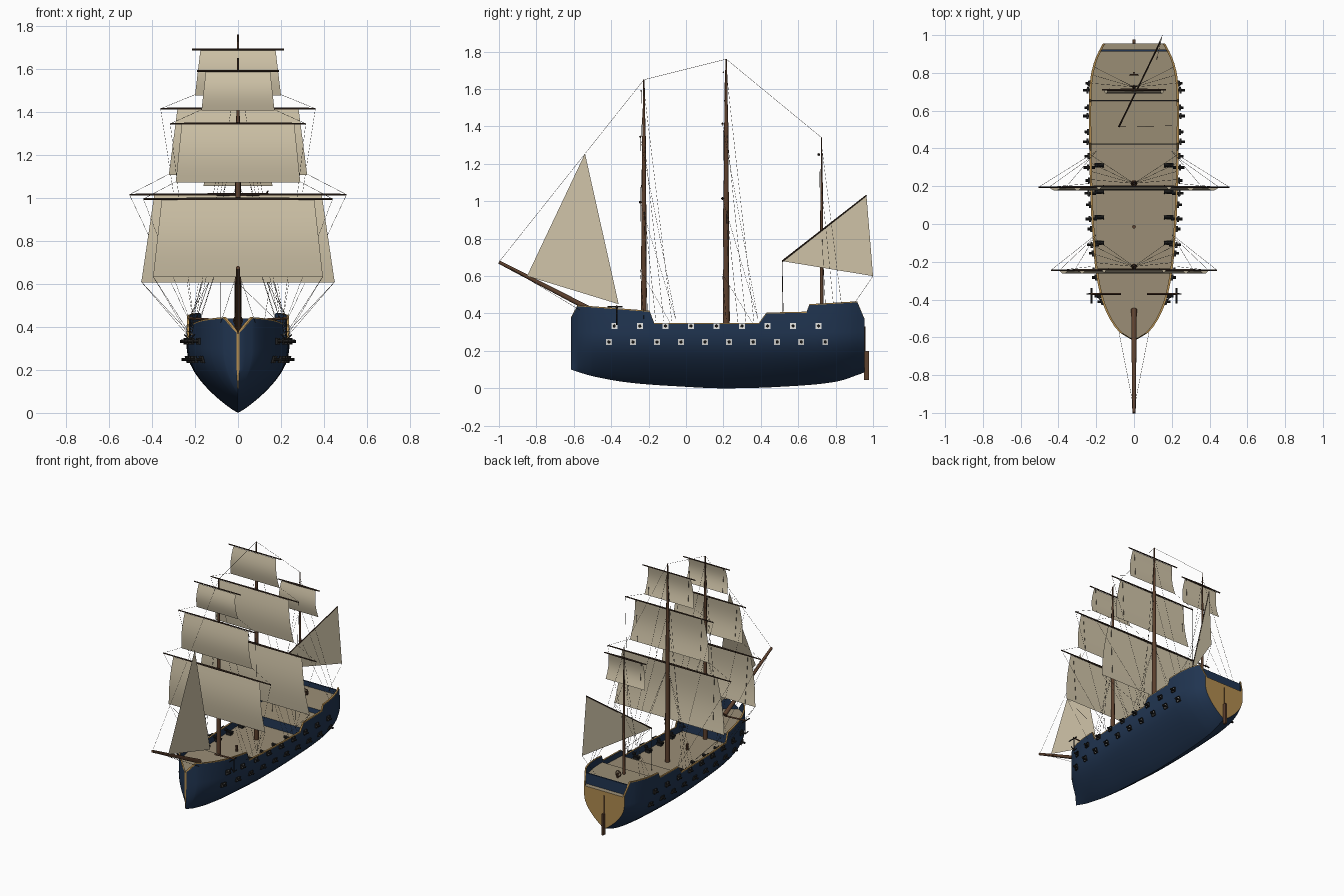
import bpy, bmesh, math
from mathutils import Vector

if "Cube" in bpy.data.objects:
    bpy.data.objects.remove(bpy.data.objects["Cube"])


def material(name, rgb):
    m = bpy.data.materials.new(name)
    m.diffuse_color = (*rgb, 1)
    m.use_nodes = True
    m.node_tree.nodes["Principled BSDF"].inputs["Base Color"].default_value = m.diffuse_color
    return m


BLUE = material("hull blue", (0.015, 0.036, 0.084))
GOLD = material("gold trim", (0.44, 0.26, 0.08))
DECK = material("deck planks", (0.325, 0.27, 0.18))
WOOD = material("mast wood", (0.11, 0.052, 0.027))
DARK = material("dark yard wood", (0.05, 0.028, 0.017))
SAIL = material("sail canvas", (0.64, 0.56, 0.40))
ROPE = material("rope", (0.06, 0.05, 0.042))
IRON = material("iron", (0.015, 0.015, 0.015))
WHITE = material("port white", (0.8, 0.8, 0.78))


def finish(name, bm, *mats, angle=40):
    me = bpy.data.meshes.new(name)
    bm.to_mesh(me)
    bm.free()
    for m in mats:
        me.materials.append(m)
    ob = bpy.data.objects.new(name, me)
    bpy.context.collection.objects.link(ob)
    bpy.ops.object.select_all(action='DESELECT')
    ob.select_set(True)
    bpy.context.view_layer.objects.active = ob
    bpy.ops.object.shade_smooth_by_angle(angle=math.radians(angle))
    return ob


def rod(bm, a, b, r1, r2=None, n=8):
    """Tapered bar from a to b."""
    a, b = Vector(a), Vector(b)
    r2 = r1 if r2 is None else r2
    q = (b - a).to_track_quat('Z', 'Y')
    rings = []
    for p, r in ((a, r1), (b, r2)):
        rings.append([bm.verts.new(p + q @ Vector((r * math.cos(2 * math.pi * i / n),
                      r * math.sin(2 * math.pi * i / n), 0))) for i in range(n)])
    for i in range(n):
        j = (i + 1) % n
        bm.faces.new((rings[0][i], rings[0][j], rings[1][j], rings[1][i]))
    bm.faces.new(rings[0][::-1])
    bm.faces.new(rings[1])


def box(bm, lo, hi):
    v = bmesh.ops.create_cube(bm, size=1)["verts"]
    for p in v:
        p.co = [l + (c + 0.5) * (h - l) for l, h, c in zip(lo, hi, p.co)]


def lerp(table, y, smooth=False):
    """Value of a table at y, straight or with eased tangents."""
    y = min(max(y, table[0][0]), table[-1][0])
    i = next(k for k in range(len(table) - 1) if y <= table[k + 1][0])
    (a, p), (b, q) = table[i], table[i + 1]
    t = (y - a) / (b - a)
    if not smooth:
        return p + (q - p) * t
    l, r = table[max(i - 1, 0)], table[min(i + 2, len(table) - 1)]
    m0 = (q - l[1]) / (b - l[0]) * (b - a)
    m1 = (r[1] - p) / (r[0] - a) * (b - a)
    return ((2*t**3 - 3*t*t + 1) * p + (t**3 - 2*t*t + t) * m0
            + (3*t*t - 2*t**3) * q + (t**3 - t*t) * m1)


# Hull lines along the length: half width, keel, bulwark top and deck height
WIDTH = [(-.615, .008), (-.6, .035), (-.57, .08), (-.5, .13), (-.4, .172), (-.25, .203), (-.1, .217),
         (.1, .229), (.4, .237), (.7, .237), (.8, .226), (.88, .203), (.955, .165)]
KEEL = [(-.615, .1), (-.5, .065), (-.3, .03), (0, .008), (.2, 0), (.5, .008), (.8, .035), (.955, .085)]
TOP = [(-.615, .38), (-.58, .445), (-.195, .415), (-.17, .35), (.39, .35), (.43, .405),
       (.645, .41), (.66, .45), (.915, .465), (.955, .37)]
FLOOR = [(-.615, .37), (-.245, .37), (-.24, .30), (.42, .30), (.424, .362), (.65, .37),
         (.655, .402), (.914, .405), (.918, .362), (.955, .36)]
FULL = .30


def hull_x(y, z):
    zb = lerp(KEEL, y, True)
    t = min(max((z - zb) / (FULL - zb), 0), 1)
    return lerp(WIDTH, y, True) * math.sin(math.pi / 2 * t) ** .86


# Hull: half sections lofted from bow to stern
bm = bmesh.new()
ys = sorted({round(-.615 + 1.57 * i / 44, 4) for i in range(45)}
            | {y for tab in (TOP, FLOOR, WIDTH) for y, _ in tab})
rows = []
N = 10
for y in ys:
    w, zb, zt, zd = lerp(WIDTH, y, True), lerp(KEEL, y, True), lerp(TOP, y), lerp(FLOOR, y)
    levels = [zb + (FULL - zb) * (i / N) ** 1.3 for i in range(1, N + 1)]
    half = [(hull_x(y, z), z) for z in levels]
    inner = max(w - .012, w * .3)
    half += [(w, zt - .006), (w, zt), (inner, zt), (inner, zd)]
    loop = [(0, zb)] + half + [(-x, z) for x, z in reversed(half)]
    rows.append([bm.verts.new((x, y, z)) for x, z in loop])
n = len(rows[0])
for a, b in zip(rows, rows[1:]):
    for i in range(n):
        j = (i + 1) % n
        f = bm.faces.new((a[i], b[i], b[j], a[j]))
        k = min(i, n - 1 - i)
        f.normal_update()
        f.material_index = 1 if k in (N + 1, N + 2) else 0
        if i == N + 4:
            f.material_index = 2 if abs(f.normal.y) < .8 else 0
for cap in (rows[0], rows[-1]):
    bm.faces.new(cap).material_index = 1
bmesh.ops.recalc_face_normals(bm, faces=bm.faces)
finish("hull", bm, BLUE, GOLD, DECK, angle=35)

# Stern rail and rudder
bm = bmesh.new()
box(bm, (-.182, .913, .36), (.182, .923, .44))
finish("stern_rail", bm, BLUE)
bm = bmesh.new()
box(bm, (-.007, .953, .045), (.007, .978, .20))
rod(bm, (0, .958, .19), (0, .958, .33), .003)
finish("rudder", bm, WOOD)

# Gun ports on the skin of the hull, dark framed, with barrels run out
ports, guns = bmesh.new(), bmesh.new()
spots = [(-.383 + .1364 * i, .333) for i in range(9)] + [(-.412 + .1285 * i, .248) for i in range(10)]
CORNERS = ((-1, -1), (1, -1), (1, 1), (-1, 1))
for y, z in spots:
    for s in (-1, 1):
        c = [Vector((s * (hull_x(y + .016 * dy, z + .016 * dz) + .003), y + .016 * dy, z + .016 * dz))
             for dy, dz in CORNERS]
        ports.faces.new([ports.verts.new(p) for p in c][::s])
        out = Vector((s * .011, 0, 0))
        for p, q in zip(c, c[1:] + c[:1]):
            guns.faces.new([guns.verts.new(v) for v in (p, q, q + out, p + out)])
        x = hull_x(y, z)
        rod(guns, (s * (x - .03), y, z), (s * (x + .032), y, z), .009, .007)
# Deck guns in the waist
for y in (-.1, .035, .17, .31):
    for s in (-1, 1):
        rod(guns, (s * .16, y, .325), (s * .205, y, .325), .010, .008)
        box(guns, (s * .19 - .018, y - .012, .30), (s * .19 + .018, y + .012, .32))
finish("gun_ports", ports, WHITE)
finish("cannons", guns, IRON)

# Masts in three stepped lengths, and the bowsprit
FORE, MAIN, MIZZEN = (-.225, 1.65), (.215, 1.76), (.725, 1.34)
for name, (y, top), r, foot, cuts in (("fore_mast", FORE, .0155, .29, (1.0, 1.35)),
                                      ("main_mast", MAIN, .0175, .29, (1.02, 1.42)),
                                      ("mizzen_mast", MIZZEN, .010, .39, (.85, 1.1))):
    bm = bmesh.new()
    zs = [foot, *cuts, top]
    for i in range(3):
        k = (1, .8, .6)[i]
        rod(bm, (0, y, zs[i] - .04 * (i > 0)), (0, y, zs[i + 1]), r * k, r * k * (.8 if i < 2 else .4), 12)
    finish(name, bm, WOOD)
bm = bmesh.new()
rod(bm, (0, -.45, .39), (0, -1, .675), .015, .009, 12)
finish("bowsprit", bm, WOOD)

# Square sails: mast y, yard height, yard half, foot height, head half, foot half
SQUARE = [[(-.245, .995, .44, .635, .355, .395), (-.245, 1.345, .315, 1.075, .262, .29),
           (-.24, 1.59, .19, 1.41, .15, .17)],
          [(.195, 1.015, .505, .61, .39, .45), (.195, 1.415, .36, 1.11, .282, .322),
           (.2, 1.69, .215, 1.48, .175, .2)],
          [(.71, 1.25, .17, 1.06, .14, .16)]]
yards, ropes = bmesh.new(), bmesh.new()


def line(*pts):
    for a, b in zip(pts, pts[1:]):
        rod(ropes, a, b, .0008, n=4)


for mast, sails in zip(("fore", "main", "mizzen"), SQUARE):
    for k, (y, z, half, foot, hw, fw) in enumerate(sails):
        bm = bmesh.new()
        g = [[bm.verts.new(((hw + (fw - hw) * v / 8) * (u / 5 - 1),
                            y - .004 - .016 * math.sin(math.pi * v / 8) + .004 * v / 8,
                            z - .004 + (foot - z) * v / 8))
              for u in range(11)] for v in range(9)]
        for v in range(8):
            for u in range(10):
                bm.faces.new((g[v][u], g[v + 1][u], g[v + 1][u + 1], g[v][u + 1]))
        finish(f"{mast}_square_sail_{k + 1}", bm, SAIL)
        for s in (-1, 1):
            rod(yards, (0, y, z), (s * half, y, z), .0075 - .0015 * k, .004)
            tip, clew = (s * half, y, z), (s * fw, y, foot)
            # Sheets to the yard below, or to the bulwark
            if k:
                line(clew, (s * sails[k - 1][2], y, sails[k - 1][1]))
            elif mast != "mizzen":
                line(clew, (s * .225, y + .02, .37))
                line(clew, (s * .225, y + .16, .35))
            # Braces running aft
            if k < 2 and mast != "mizzen":
                line(tip, (s * .2, y + .19, .37))
            line((s * hw * .95, y + .003, z), (s * fw * .8, y + .006, foot))
finish("yards", yards, DARK)

# Fore-and-aft sails
for name, pts in (("jib", ((.025, -.54, 1.255), (.025, -.85, .60), (.025, -.36, .45))),
                  ("spanker", ((-.08, .515, .68), (.15, 1.0, .60), (.14, .965, 1.03)))):
    bm = bmesh.new()
    bm.faces.new([bm.verts.new(p) for p in pts])
    finish(name + "_sail", bm, SAIL)
bm = bmesh.new()
rod(bm, (-.08, .515, .68), (.14, .965, 1.032), .0045, .0035)
finish("spanker_gaff", bm, DARK)

# Standing rigging: stays over the mast heads, shrouds to the sides
line((0, -1, .675), *((0, y, z) for y, z in (FORE, MAIN, MIZZEN)))
line((-.08, .515, .68), (-.08, .515, .37))
line((-.08, .515, .68), (.2, .52, .41))
line((.15, 1, .60), (.12, .87, .41))
for s in (-1, 1):
    line((0, -.98, .665), (s * .08, -.57, .42))
    for (y, _), heads, rail in ((FORE, (.98, .98, 1.33, 1.6), .36), (MAIN, (1.0, 1.0, 1.4, 1.7), .35),
                                (MIZZEN, (.85, 1.08, 1.3), .45)):
        for i, h in enumerate(heads):
            foot_y = y + .02 + .043 * i
            line((0, y, h), (s * (lerp(WIDTH, foot_y, True) - .01), foot_y, rail))
finish("rigging", ropes, ROPE)

# Catheads with anchors at the bow
beams, anchors = bmesh.new(), bmesh.new()
for s in (-1, 1):
    rod(beams, (s * .07, -.37, .43), (s * .23, -.37, .44), .006, n=4)
    x = s * .225
    rod(anchors, (x, -.37, .44), (x, -.37, .34), .003)
    rod(anchors, (x, -.42, .435), (x, -.34, .435), .004)
    for d in (-1, 1):
        rod(anchors, (x, -.37, .34), (x + d * .025, -.37, .365), .004, .003)
finish("catheads", beams, WOOD)
finish("anchors", anchors, IRON)

# Capstan and steering wheel
bm = bmesh.new()
rod(bm, (0, -.015, .30), (0, -.015, .335), .009, .008)
rod(bm, (0, -.015, .335), (0, -.015, .342), .010)
finish("capstan", bm, WOOD)
bm = bmesh.new()
rod(bm, (0, .80, .40), (0, .80, .43), .006)
for i in range(8):
    a, b = i * math.pi / 4, (i + 1) * math.pi / 4
    p, q = ((.022 * math.cos(t), .79, .43 + .022 * math.sin(t)) for t in (a, b))
    rod(bm, p, q, .003, n=6)
    rod(bm, (0, .79, .43), p, .002, n=4)
finish("steering_wheel", bm, WOOD)
